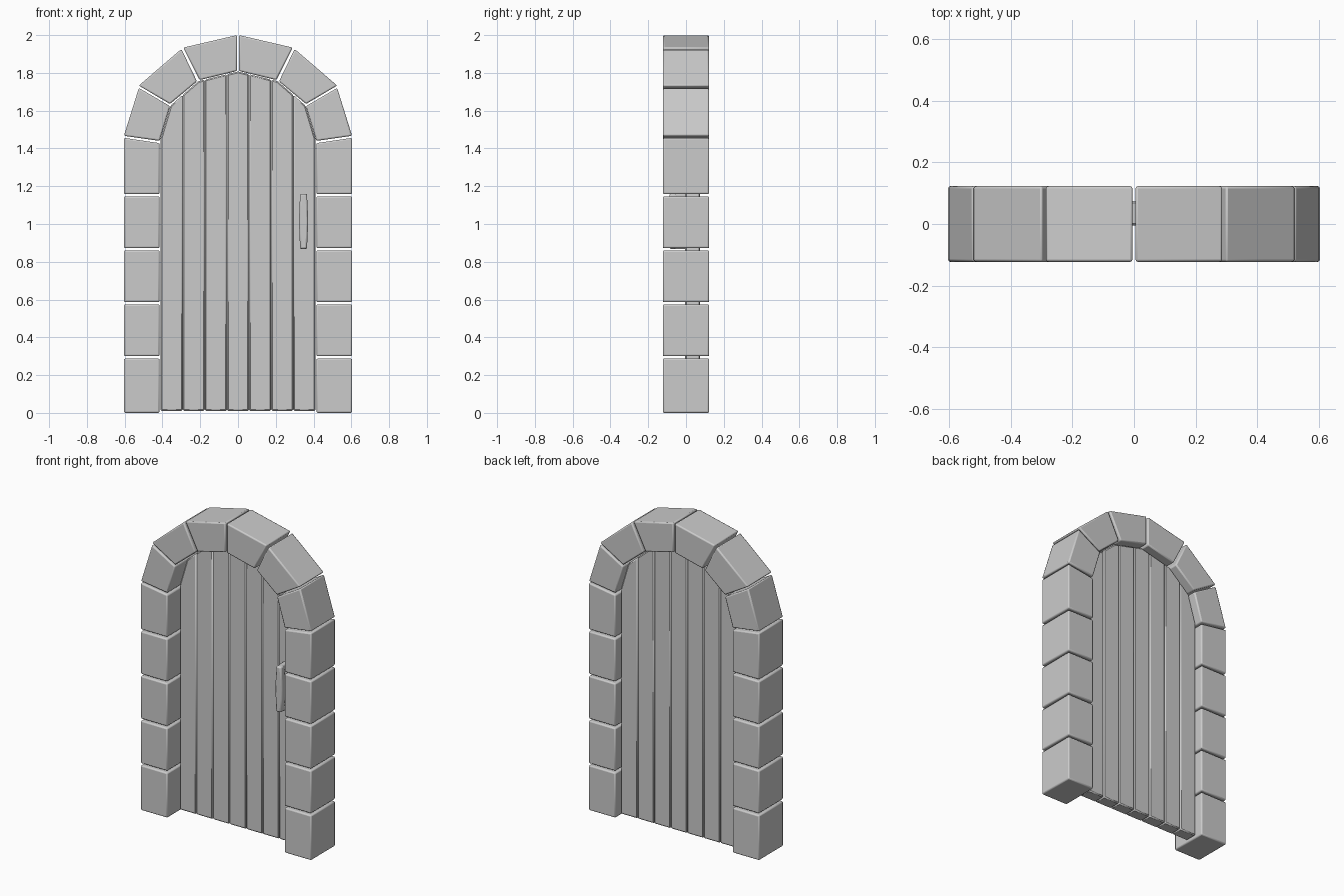
import bpy, bmesh, math

if "Cube" in bpy.data.objects:
    bpy.data.objects.remove(bpy.data.objects["Cube"])

grey = bpy.data.materials.new("stone grey")
grey.diffuse_color = (0.6, 0.6, 0.6, 1)
grey.use_nodes = True
grey.node_tree.nodes["Principled BSDF"].inputs["Base Color"].default_value = grey.diffuse_color


def prism(name, pts, y0, y1, bevel, segments=2):
    """Extrude an x-z outline from y0 to y1 and round its edges."""
    bm = bmesh.new()
    front = [bm.verts.new((x, y0, z)) for x, z in pts]
    back = [bm.verts.new((x, y1, z)) for x, z in pts]
    bm.faces.new(front)
    bm.faces.new(back[::-1])
    n = len(pts)
    for i in range(n):
        j = (i + 1) % n
        bm.faces.new((front[i], back[i], back[j], front[j]))
    bmesh.ops.recalc_face_normals(bm, faces=bm.faces[:])
    mesh = bpy.data.meshes.new(name)
    bm.to_mesh(mesh)
    bm.free()
    mesh.materials.append(grey)
    ob = bpy.data.objects.new(name, mesh)
    bpy.context.collection.objects.link(ob)
    mod = ob.modifiers.new("bevel", "BEVEL")
    mod.width = bevel
    mod.segments = segments
    mod.limit_method = "ANGLE"
    mod.angle_limit = math.radians(30)
    bpy.ops.object.select_all(action="DESELECT")
    ob.select_set(True)
    bpy.context.view_layer.objects.active = ob
    bpy.ops.object.shade_smooth_by_angle(angle=math.radians(30))
    return ob


# Stone outlines for the right half: jamb blocks, then arch blocks
IN, OUT, DEPTH = 0.415, 0.604, 0.123
levels = [(0.0, 0.288), (0.3, 0.574), (0.586, 0.86), (0.872, 1.146)]
stones = [("jamb_stone", [(IN, a), (OUT, a), (OUT, b), (IN, b)]) for a, b in levels]
stones += [
    ("jamb_stone", [(IN, 1.158), (OUT, 1.158), (OUT, 1.456), (IN, 1.428)]),
    ("arch_stone", [(IN, 1.44), (OUT, 1.467), (0.525, 1.72), (0.36, 1.624)]),
    ("arch_stone", [(0.36, 1.635), (0.525, 1.733), (0.3, 1.926), (0.217, 1.755)]),
    ("arch_stone", [(0.203, 1.762), (0.289, 1.934), (0.005, 2.0), (0.005, 1.81)]),
]
for name, pts in stones:
    for side in (1, -1):
        prism(name, [(side * x, z) for x, z in pts], -DEPTH, DEPTH, 0.008)

# Door planks, cut to the inside of the arch
arch = [(0.0, 1.807), (0.21, 1.756), (0.358, 1.626), (0.415, 1.435)]


def arch_height(x):
    x = abs(x)
    for (x0, z0), (x1, z1) in zip(arch, arch[1:]):
        if x <= x1:
            return z0 + (z1 - z0) * (x - x0) / (x1 - x0)
    return arch[-1][1]


PLANKS, HALF = 7, 0.41
corners = sorted({s * x for x, z in arch[:3] for s in (1, -1)}, reverse=True)
step = 2 * HALF / PLANKS
for i in range(PLANKS):
    a, b = -HALF + i * step, -HALF + (i + 1) * step
    tops = [b] + [c for c in corners if a < c < b] + [a]
    pts = [(a, 0.01), (b, 0.01)] + [(x, arch_height(x)) for x in tops]
    prism("door_plank", pts, -0.005, 0.075, 0.007, 1)

# Handle: a bowed grip on two posts
HX = 0.347
half_outline = [(0.018, 0.868), (0.022, 0.95), (0.024, 1.014), (0.022, 1.08), (0.018, 1.16)]
grip = [(HX + w, z) for w, z in half_outline] + [(HX - w, z) for w, z in half_outline[::-1]]
prism("handle_grip", grip, -0.088, -0.045, 0.009)
for z in (0.868, 1.13):
    prism("handle_post", [(HX - 0.017, z), (HX + 0.017, z),
                          (HX + 0.017, z + 0.03), (HX - 0.017, z + 0.03)], -0.06, 0.0, 0.004)
